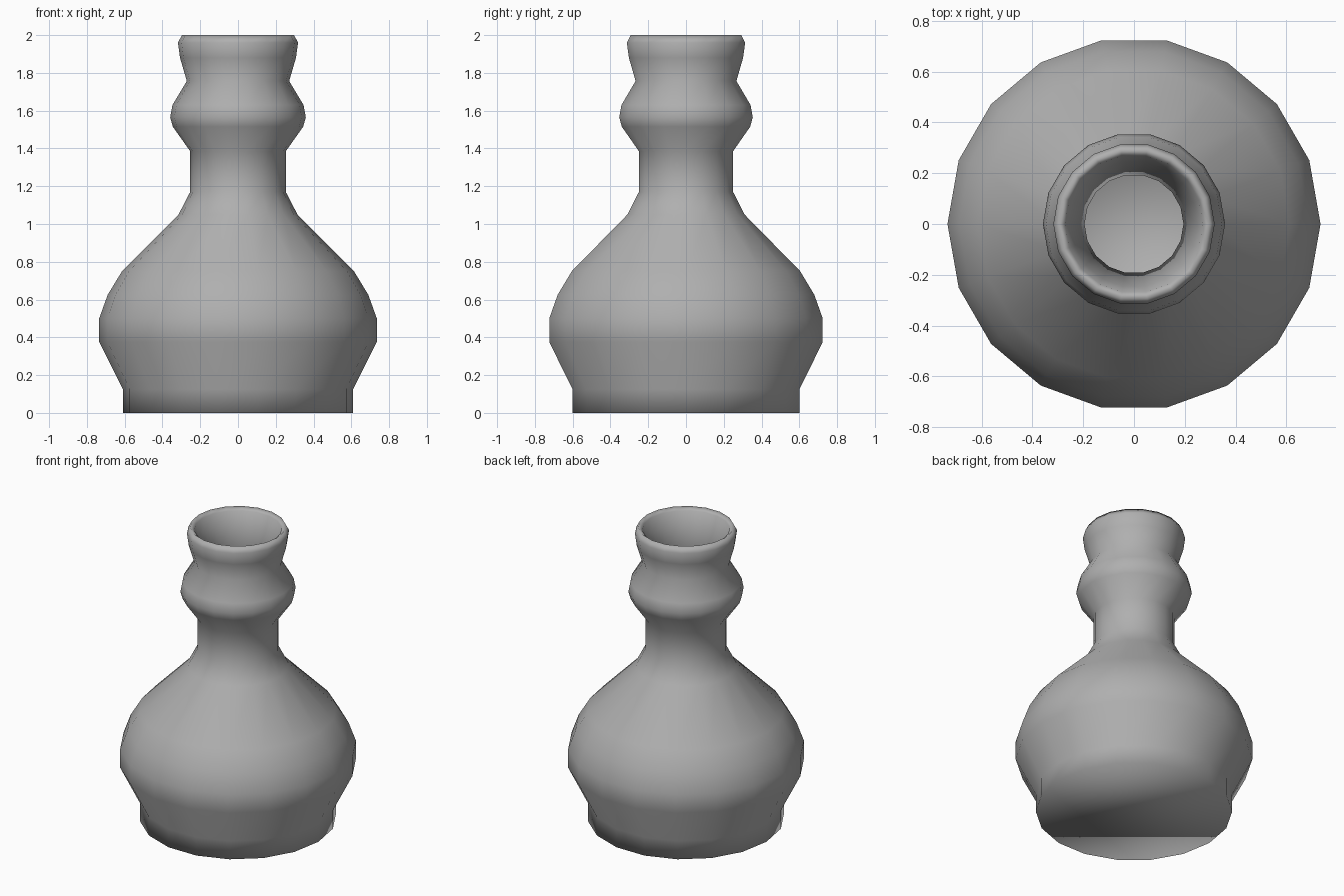
import bpy, bmesh
from math import cos, sin, pi

if "Cube" in bpy.data.objects:
    bpy.data.objects.remove(bpy.data.objects["Cube"])

SIDES = 18

# Outer wall, from base to lip (radius, height)
outer = [(0.61, 0), (0.61, 0.125), (0.735, 0.375), (0.735, 0.5), (0.69, 0.625),
         (0.614, 0.75), (0.315, 1.05), (0.253, 1.17), (0.253, 1.385), (0.345, 1.515),
         (0.359, 1.565), (0.347, 1.63), (0.271, 1.757), (0.307, 1.88), (0.318, 1.96),
         (0.297, 2.0)]
# Inner wall, from lip to inside floor
inner = [(0.272, 1.98), (0.25, 1.89), (0.195, 1.757), (0.285, 1.615), (0.298, 1.565),
         (0.29, 1.54), (0.2, 1.41), (0.2, 1.155), (0.27, 1.01), (0.57, 0.71),
         (0.635, 0.6), (0.675, 0.49), (0.675, 0.385), (0.55, 0.14), (0.55, 0.05)]

# Revolve the closed wall section into rings
bm = bmesh.new()
rings = [[bm.verts.new((r * cos(2 * pi * i / SIDES), r * sin(2 * pi * i / SIDES), z))
          for i in range(SIDES)] for r, z in outer + inner]
for a, b in zip(rings, rings[1:]):
    for i in range(SIDES):
        j = (i + 1) % SIDES
        bm.faces.new((a[i], a[j], b[j], b[i]))

# Flat underside and inside floor
bm.faces.new(rings[0][::-1])
bm.faces.new(rings[-1])
for f in bm.faces:
    f.smooth = True
bmesh.ops.recalc_face_normals(bm, faces=bm.faces)

mesh = bpy.data.meshes.new("bottle")
bm.to_mesh(mesh)
bm.free()

# Dark grey clay
clay = bpy.data.materials.new("dark_grey")
clay.diffuse_color = (0.43, 0.43, 0.43, 1)
clay.use_nodes = True
clay.node_tree.nodes["Principled BSDF"].inputs["Base Color"].default_value = clay.diffuse_color
mesh.materials.append(clay)
bpy.context.collection.objects.link(bpy.data.objects.new("bottle", mesh))
